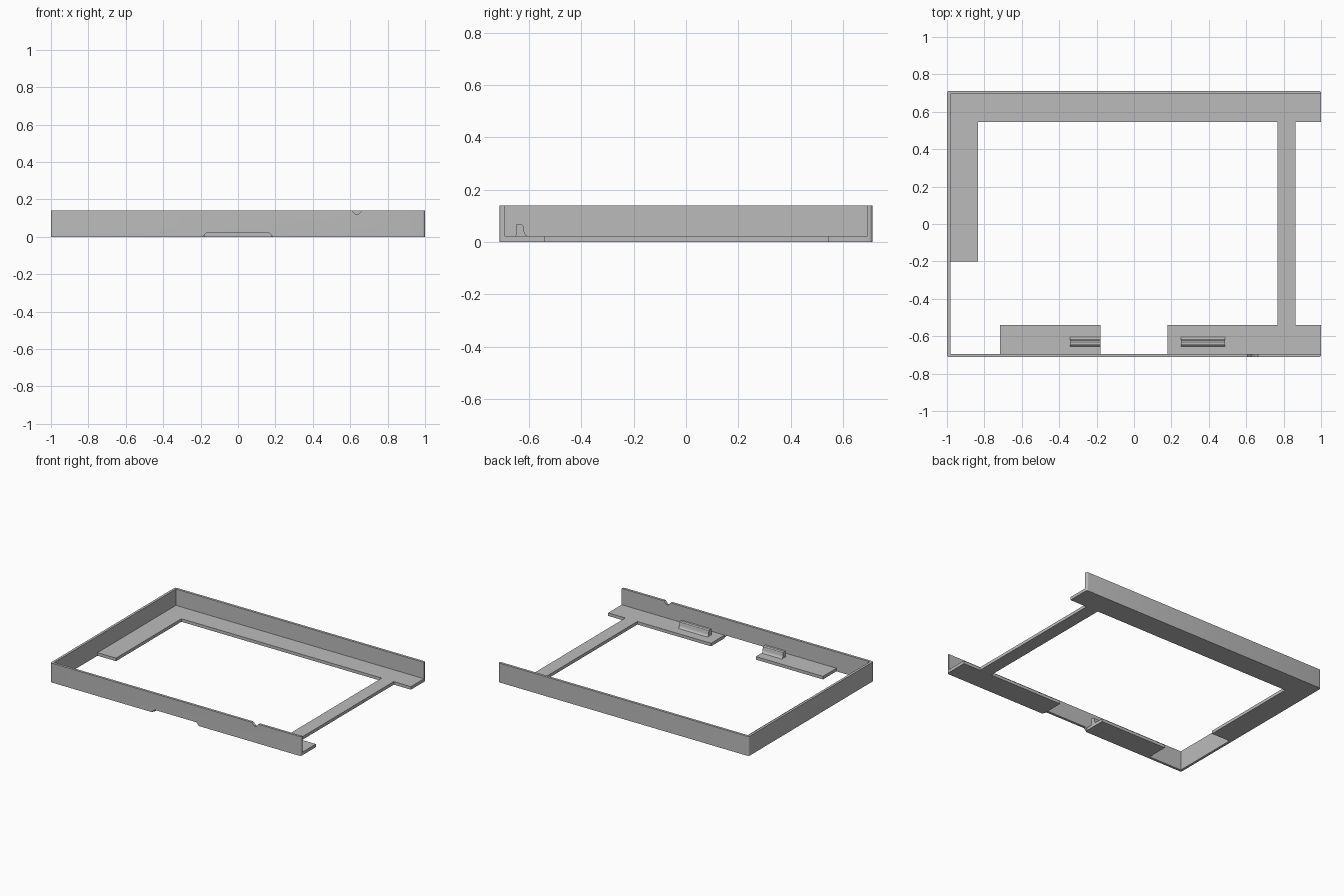
import bpy
import bmesh
from math import pi, cos, sin

cube = bpy.data.objects.get("Cube")
if cube:
    bpy.data.objects.remove(cube, do_unlink=True)

grey = bpy.data.materials.new("plain grey")
grey.use_nodes = True
grey.diffuse_color = (0.5, 0.5, 0.5, 1)
grey.node_tree.nodes["Principled BSDF"].inputs["Base Color"].default_value = (0.5, 0.5, 0.5, 1)

HALF_X, HALF_Y, HEIGHT = 1.0, 0.712, 0.14
WALL, FLOOR, RADIUS = 0.018, 0.022, 0.013
IN_X, IN_Y = HALF_X - WALL, HALF_Y - WALL


def prism(name, profile, place, start, end):
    """Extrude a 2D profile from start to end; place maps (u, v, depth) to xyz."""
    bm = bmesh.new()
    face = bm.faces.new([bm.verts.new(place(u, v, start)) for u, v in profile])
    moved = bmesh.ops.extrude_face_region(bm, geom=[face])["geom"]
    shift = [b - a for a, b in zip(place(0, 0, start), place(0, 0, end))]
    bmesh.ops.translate(bm, vec=shift, verts=[g for g in moved if isinstance(g, bmesh.types.BMVert)])
    bmesh.ops.recalc_face_normals(bm, faces=bm.faces[:])
    mesh = bpy.data.meshes.new(name)
    bm.to_mesh(mesh)
    bm.free()
    mesh.materials.append(grey)
    obj = bpy.data.objects.new(name, mesh)
    bpy.context.collection.objects.link(obj)
    return obj


def plan(u, v, d):
    return (u, v, d)


def front_on(u, v, d):
    return (u, d, v)


def side_on(u, v, d):
    return (d, u, v)


def corner(sx, sy, first):
    """Rounded outer corner, swept a quarter turn from the angle first."""
    cx, cy = sx * (HALF_X - RADIUS), sy * (HALF_Y - RADIUS)
    angles = [first + i * pi / 8 for i in range(5)]
    return [(cx + RADIUS * cos(a), cy + RADIUS * sin(a)) for a in angles]


def cut(target, cutter):
    cutter.hide_render = True
    mod = target.modifiers.new("cut", 'BOOLEAN')
    mod.operation = 'DIFFERENCE'
    mod.solver = 'EXACT'
    mod.object = cutter
    bpy.context.view_layer.objects.active = target
    bpy.ops.object.modifier_apply(modifier=mod.name)
    bpy.data.objects.remove(cutter, do_unlink=True)


# Three-sided wall, open on the left side (+x)
outline = [(HALF_X, IN_Y)] + corner(1, 1, 0) + corner(-1, 1, pi / 2)
outline += corner(-1, -1, pi) + corner(1, -1, 1.5 * pi)
outline += [(HALF_X, -IN_Y), (-IN_X, -IN_Y), (-IN_X, IN_Y)]
wall = prism("rim_wall", outline, plan, 0, HEIGHT)

# Low recess and small top notch through the front wall
recess = [(-0.187, -0.02), (0.183, -0.02), (0.183, 0.004), (0.165, FLOOR), (-0.167, FLOOR), (-0.187, 0.004)]
notch = [(0.608, 0.15), (0.608, HEIGHT), (0.63, 0.118), (0.642, 0.118), (0.662, HEIGHT), (0.662, 0.15)]
for name, shape in (("recess_cutter", recess), ("notch_cutter", notch)):
    cut(wall, prism(name, shape, front_on, -0.8, -0.65))

# Floor flange: left-hand ledge, back ledge, cross strip and front ledge
flange = [(-IN_X, IN_Y), (-IN_X, -0.2), (-0.834, -0.2), (-0.834, 0.545), (0.767, 0.545),
          (0.767, -0.54), (0.178, -0.54), (0.178, -IN_Y), (HALF_X, -IN_Y), (HALF_X, -0.54),
          (0.863, -0.54), (0.863, 0.545), (HALF_X, 0.545), (HALF_X, IN_Y)]
prism("floor_flange", flange, plan, 0, FLOOR)
tab = [(-0.716, -IN_Y), (-0.18, -IN_Y), (-0.18, -0.54), (-0.716, -0.54)]
prism("front_tab", tab, plan, 0, FLOOR)

# Upright clips on the front ledges
clip = [(-0.655, FLOOR), (-0.648, 0.03), (-0.648, 0.068), (-0.63, 0.068), (-0.622, 0.062),
        (-0.618, 0.05), (-0.618, 0.038), (-0.613, 0.028), (-0.605, FLOOR)]
for name, start, end in (("right_clip", -0.342, -0.18), ("left_clip", 0.252, 0.486)):
    prism(name, clip, side_on, start, end)

# Smooth only the rounded corners
for obj in bpy.context.collection.objects:
    obj.select_set(obj.type == 'MESH')
bpy.context.view_layer.objects.active = wall
bpy.ops.object.shade_smooth_by_angle(angle=pi / 6)
